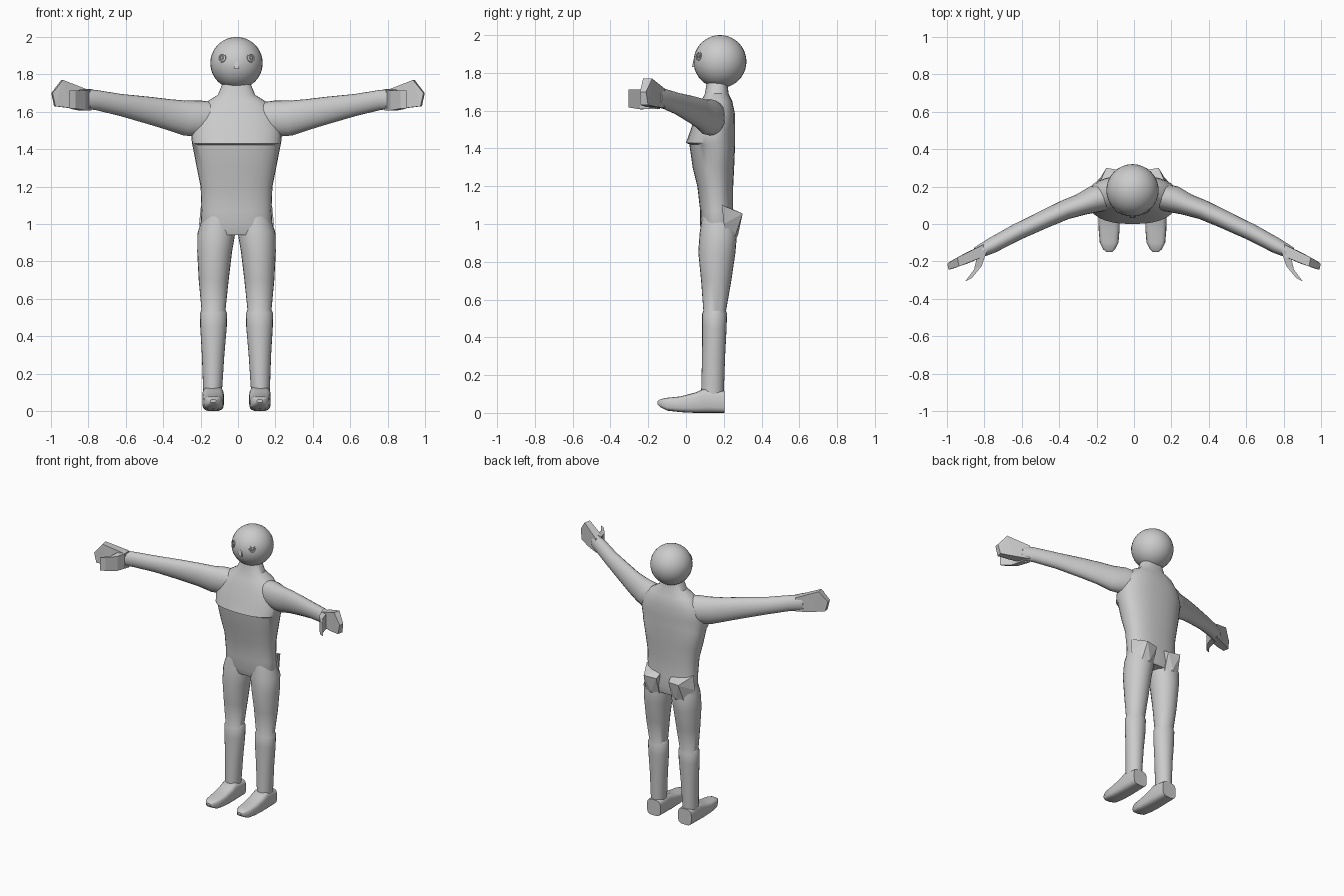
import bpy, bmesh, math
from mathutils import Vector

if "Cube" in bpy.data.objects:
    bpy.data.objects.remove(bpy.data.objects["Cube"])

MID = -0.008  # body centre line


def finish(name, bm, mid, mirror, smooth):
    bmesh.ops.recalc_face_normals(bm, faces=bm.faces)
    me = bpy.data.meshes.new(name)
    bm.to_mesh(me)
    bm.free()
    ob = bpy.data.objects.new(name, me)
    bpy.context.collection.objects.link(ob)
    ob.location.x = mid
    if mirror:
        ob.modifiers.new("Mirror", 'MIRROR').use_mirror_merge = False
    if smooth:
        bpy.ops.object.select_all(action='DESELECT')
        ob.select_set(True)
        bpy.context.view_layer.objects.active = ob
        bpy.ops.object.shade_smooth_by_angle(angle=math.radians(smooth))
    return ob


def loft(name, rings, n=24, power=2.0, mid=MID, mirror=True, smooth=32, turn=0.0):
    """Skin a row of rounded sections given as (centre, half axis u, half axis v)."""
    bm = bmesh.new()
    rows = []
    for c, u, v in rings:
        row = []
        for i in range(n):
            t = 2 * math.pi * i / n + turn
            cs, sn = math.cos(t), math.sin(t)
            cs = math.copysign(abs(cs) ** (2 / power), cs)
            sn = math.copysign(abs(sn) ** (2 / power), sn)
            row.append(bm.verts.new(Vector(c) + Vector(u) * cs + Vector(v) * sn))
        rows.append(row)
    for a, b in zip(rows, rows[1:]):
        for i in range(n):
            j = (i + 1) % n
            bm.faces.new((a[i], a[j], b[j], b[i]))
    bm.faces.new(rows[0])
    bm.faces.new(rows[-1])
    return finish(name, bm, mid, mirror, smooth)


def upright(sections):
    """Horizontal sections: (z, centre x, half width, front y, back y)."""
    return [((x, (f + b) / 2, z), (w, 0, 0), (0, (b - f) / 2, 0))
            for z, x, w, f, b in sections]


def hull(name, points, mid=MID, mirror=True):
    bm = bmesh.new()
    for p in points:
        bm.verts.new(p)
    res = bmesh.ops.convex_hull(bm, input=bm.verts)
    bmesh.ops.delete(bm, geom=[g for g in res["geom_interior"]
                               if isinstance(g, bmesh.types.BMVert)], context='VERTS')
    return finish(name, bm, mid, mirror, 0)


# torso with neck and chest crease
loft("torso", upright([
    (1.75, 0, .075, .11, .22), (1.69, 0, .10, .10, .225), (1.65, 0, .165, .08, .245),
    (1.58, 0, .22, .05, .26), (1.50, 0, .245, .025, .26), (1.43, 0, .238, .00, .26),
    (1.422, 0, .236, .018, .26), (1.30, 0, .212, .035, .255), (1.20, 0, .192, .06, .25),
    (1.07, 0, .187, .075, .25), (0.99, 0, .192, .075, .26), (0.94, 0, .17, .09, .25)]),
    n=32, power=2.4, mirror=False)

# legs with a small step below the knee
loft("leg", upright([
    (1.04, .095, .085, .085, .25), (0.95, .108, .101, .072, .27), (0.85, .117, .093, .065, .262),
    (0.70, .122, .080, .08, .24), (0.54, .123, .064, .092, .212), (0.525, .123, .072, .086, .217),
    (0.45, .123, .071, .086, .215), (0.30, .125, .060, .085, .207), (0.10, .128, .050, .08, .20)]))

# feet, lofted from heel to toe: (y, half width, bottom z, top z)
foot = [(.205, .054, 0, .115), (.10, .058, 0, .13), (.05, .058, 0, .108),
        (-.03, .056, .004, .087), (-.10, .050, .012, .08), (-.135, .032, .03, .073),
        (-.15, .015, .045, .062)]
loft("foot", [((.125, y, (b + t) / 2), (w, 0, 0), (0, 0, (t - b) / 2)) for y, w, b, t in foot],
     n=20, power=3.6)

# seat of the body: faceted bumps over the hips
hull("hip_flap", [(.03, .20, 1.10), (.19, .19, 1.10), (.05, .285, 1.05), (.14, .30, 1.055),
                  (.20, .20, 1.0), (.05, .24, .90), (.16, .24, .88), (.10, .275, .94)])

# arms: (x, y, z, half depth, half height)
side = Vector((.45, .89, 0))
arm = [(.08, .16, 1.56, .07, .085), (.20, .135, 1.563, .075, .096), (.28, .105, 1.566, .060, .093),
       (.37, .075, 1.585, .053, .082), (.47, .030, 1.606, .049, .073), (.63, -.045, 1.637, .045, .058),
       (.76, -.115, 1.663, .042, .053), (.84, -.155, 1.67, .032, .054)]
loft("arm", [((x, y, z), side * d, (-.1 * h, 0, h)) for x, y, z, d, h in arm], n=20, mid=0)

# mitten hands, flat faceted slabs with a bent thumb
outline = [(.80, 1.715, .03), (.94, 1.77, .024), (.995, 1.70, .016), (.98, 1.63, .02),
           (.90, 1.62, .028), (.80, 1.615, .03)]
hull("hand", [(x + s * d * .2, -.14 - (x - .8) * .45 + s * d, z)
              for x, z, d in outline for s in (-1, 1)], mid=0)
thumb = [(.81, -.15, 1.665, .028, .06), (.835, -.235, 1.66, .022, .055), (.885, -.298, 1.665, .018, .05)]
loft("thumb", [((x, y, z), (d * 1.3, d * -.6, 0), (0, 0, h * 1.35)) for x, y, z, d, h in thumb],
     n=4, mid=0, smooth=0, turn=math.pi / 4)

# head
bm = bmesh.new()
bmesh.ops.create_uvsphere(bm, u_segments=32, v_segments=20, radius=.14)
head = finish("head", bm, MID, False, 40)
head.location = (MID, .18, 1.86)

# eyes: a raised rim and a small pupil, set on the head surface
centre = Vector((0, .18, 1.86))
out = (Vector((.077, .067, 1.888)) - centre).normalized()
ex = out.cross(Vector((0, 0, 1))).normalized()
ey = ex.cross(out)


def eye_disc(name, profile):
    loft(name, [(centre + out * d, ex * r, ey * r) for r, d in profile], n=16)


eye_disc("eye_rim", [(.024, .128), (.024, .141), (.019, .143), (.016, .139)])
eye_disc("pupil", [(.010, .130), (.010, .143), (.006, .146)])

# nose
hull("nose", [(s * w, y, z) for s in (-1, 1) for w, y, z in
              [(.015, .032, 1.832), (.008, .040, 1.872), (.015, .07, 1.832), (.008, .07, 1.872)]],
     mirror=False)
